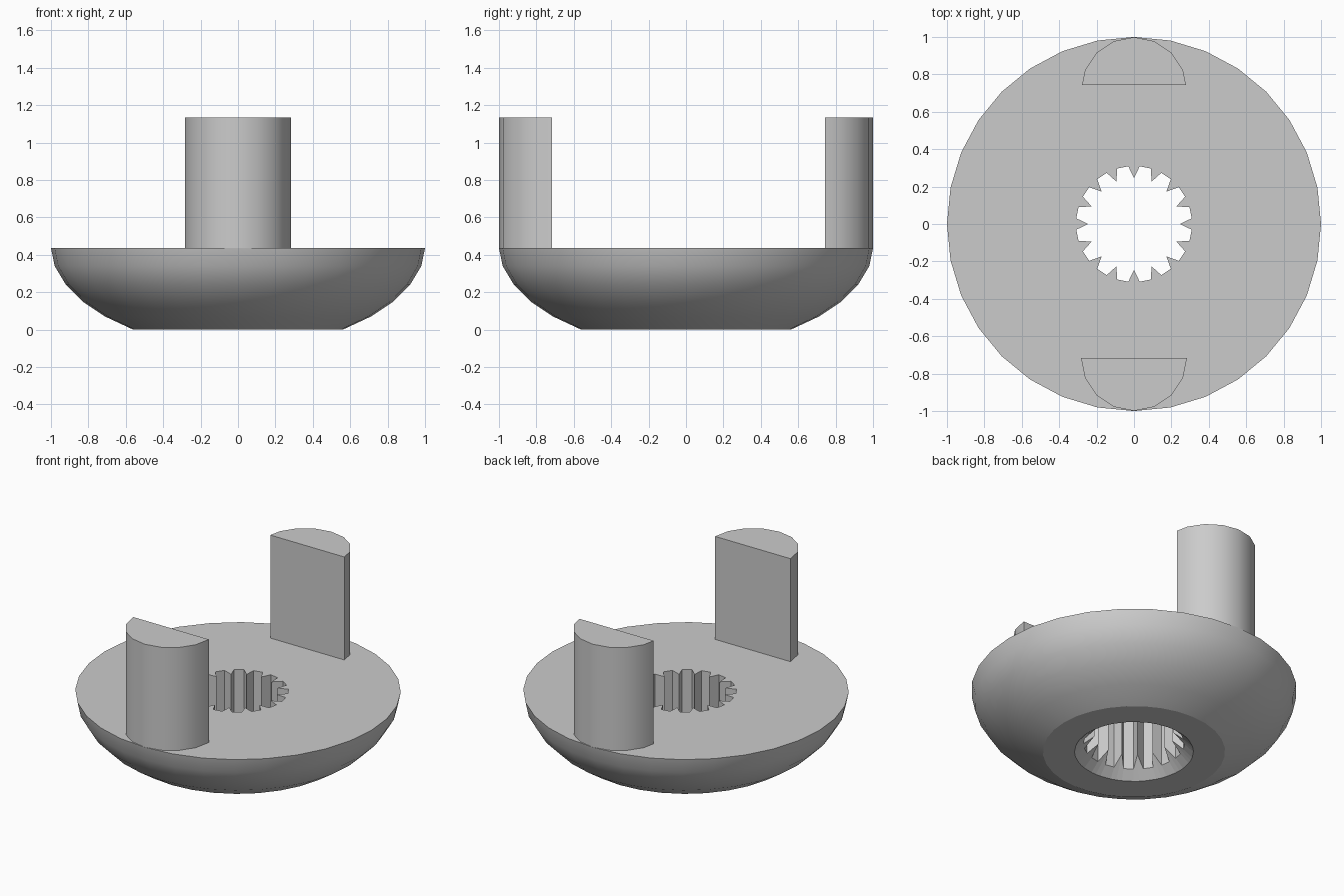
import bpy
import bmesh
from math import sin, cos, pi, radians

if "Cube" in bpy.data.objects:
    bpy.data.objects.remove(bpy.data.objects["Cube"], do_unlink=True)

grey = bpy.data.materials.new("light grey")
grey.use_nodes = True
colour = (0.6, 0.6, 0.6, 1)
grey.diffuse_color = colour
grey.node_tree.nodes["Principled BSDF"].inputs["Base Color"].default_value = colour

TOP = 0.437


def finish(bm, name):
    bmesh.ops.recalc_face_normals(bm, faces=bm.faces[:])
    mesh = bpy.data.meshes.new(name)
    bm.to_mesh(mesh)
    bm.free()
    mesh.materials.append(grey)
    obj = bpy.data.objects.new(name, mesh)
    bpy.context.collection.objects.link(obj)


def loop(bm, points):
    verts = [bm.verts.new(p) for p in points]
    for a, b in zip(verts, verts[1:] + verts[:1]):
        bm.edges.new((a, b))
    return verts


def skin(bm, low, high, smooth):
    n = len(low)
    for i in range(n):
        j = (i + 1) % n
        face = bm.faces.new((low[i], low[j], high[j], high[i]))
        face.smooth = smooth


def fill_ring(bm, outer, inner):
    # flat ring between two closed loops
    edges = []
    for ring in (outer, inner):
        edges += [bm.edges.get((a, b)) for a, b in zip(ring, ring[1:] + ring[:1])]
    bmesh.ops.triangle_fill(bm, use_beauty=True, use_dissolve=False, edges=edges)


# bowl-shaped body with a toothed bore
bm = bmesh.new()
profile = [(0.56, 0), (0.71, 0.07), (0.83, 0.15), (0.92, 0.24), (0.98, 0.34), (1, TOP)]
SIDES = 32
rings = [loop(bm, [(r * cos(2 * pi * i / SIDES), r * sin(2 * pi * i / SIDES), z)
                   for i in range(SIDES)]) for r, z in profile]
for low, high in zip(rings, rings[1:]):
    skin(bm, low, high, True)

# bore outline: pointed teeth separated by wide slots
TEETH = 16
bore = []
for t in range(TEETH):
    middle = 2 * pi * t / TEETH
    for offset, r in ((-5.6, 0.31), (0, 0.245), (5.6, 0.31)):
        bore.append((middle + radians(offset), r))

# the countersink cuts the lower ends of the teeth at 45 degrees
SINK = 0.365
mouth = loop(bm, [(SINK * cos(a), SINK * sin(a), 0) for a, r in bore])
tooth_low = loop(bm, [(r * cos(a), r * sin(a), SINK - r) for a, r in bore])
tooth_top = loop(bm, [(r * cos(a), r * sin(a), TOP) for a, r in bore])
skin(bm, mouth, tooth_low, False)
skin(bm, tooth_low, tooth_top, False)
fill_ring(bm, rings[0], mouth)
fill_ring(bm, rings[-1], tooth_top)
finish(bm, "body")


# upright half-round posts standing at the rim
def post(name, side, flat):
    R, CENTRE, STEPS = 0.283, 0.716, 8
    outline = []
    for i in range(STEPS + 1):
        a = pi * i / STEPS
        outline.append((R * cos(a), side * max(flat, CENTRE + R * sin(a))))
    outline[0] = (R - (flat - CENTRE) * 0.2, side * flat)
    outline[-1] = (-outline[0][0], side * flat)
    bm = bmesh.new()
    low = loop(bm, [(x, y, TOP - 0.001) for x, y in outline])
    high = loop(bm, [(x, y, 1.135) for x, y in outline])
    skin(bm, low, high, True)
    bm.faces.ensure_lookup_table()
    bm.faces[STEPS].smooth = False
    bm.faces.new(low)
    bm.faces.new(high)
    finish(bm, name)


post("front_post", -1, 0.716)
post("back_post", 1, 0.743)
